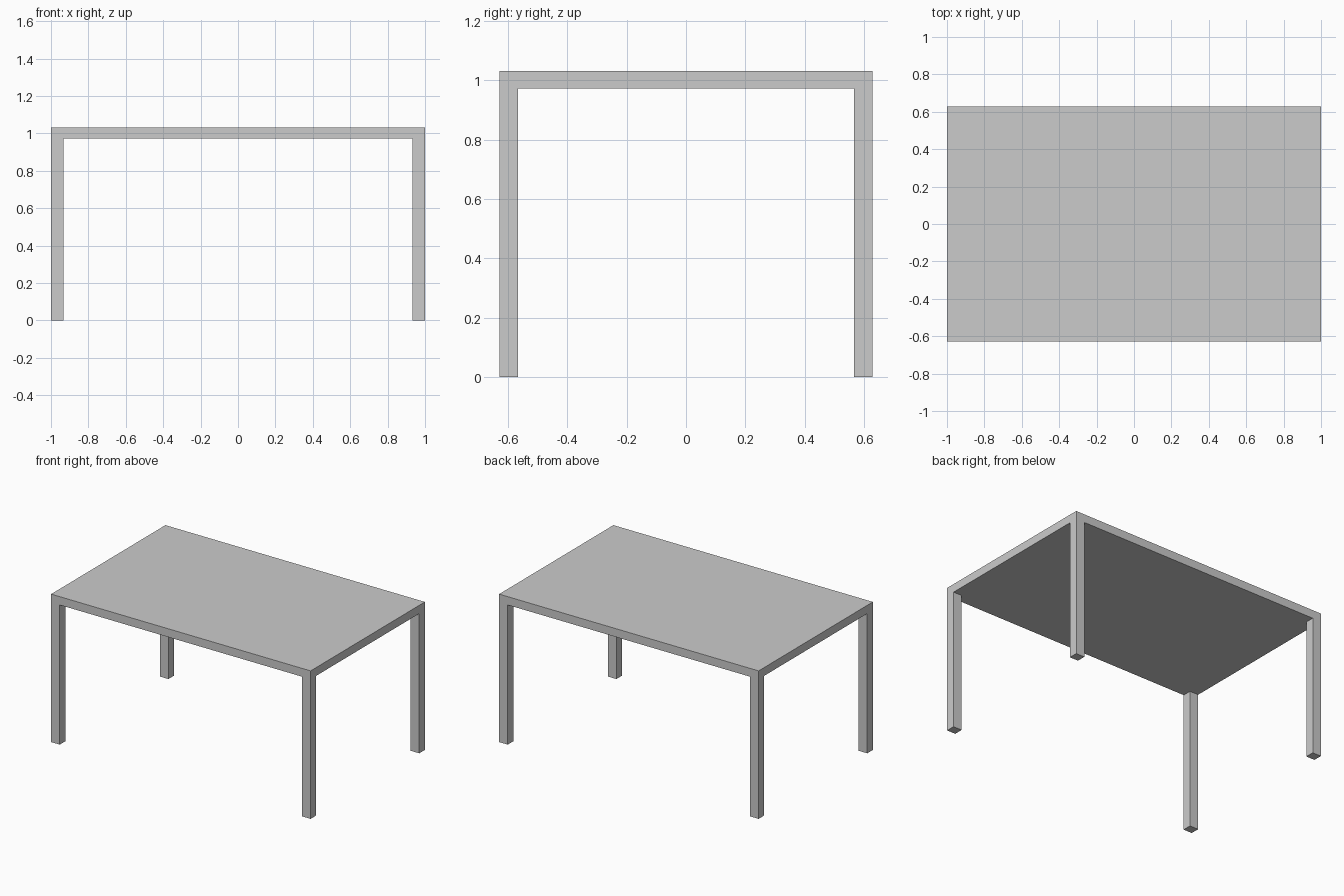
import bpy

if "Cube" in bpy.data.objects:
    bpy.data.objects.remove(bpy.data.objects["Cube"])

HALF_X, HALF_Y = 1.0, 0.629      # table footprint
TOP_Z, UNDER_Z = 1.031, 0.973    # slab top and underside
LEG_X, LEG_Y = 0.066, 0.062      # leg section


def box(name, lo, hi):
    centre = [(a + b) / 2 for a, b in zip(lo, hi)]
    bpy.ops.mesh.primitive_cube_add(size=1, location=centre)
    ob = bpy.context.object
    ob.name = name
    ob.scale = [b - a for a, b in zip(lo, hi)]
    bpy.ops.object.transform_apply(location=False, rotation=False, scale=True)
    return ob


# Flat slab top
box("table_top", (-HALF_X, -HALF_Y, UNDER_Z), (HALF_X, HALF_Y, TOP_Z))

# Four legs, flush with the corners of the top
for side, sx in (("left", -1), ("right", 1)):
    for end, sy in (("front", -1), ("back", 1)):
        cx = sx * (HALF_X - LEG_X / 2)
        cy = sy * (HALF_Y - LEG_Y / 2)
        box(f"{end}_{side}_leg",
            (cx - LEG_X / 2, cy - LEG_Y / 2, 0),
            (cx + LEG_X / 2, cy + LEG_Y / 2, UNDER_Z))
